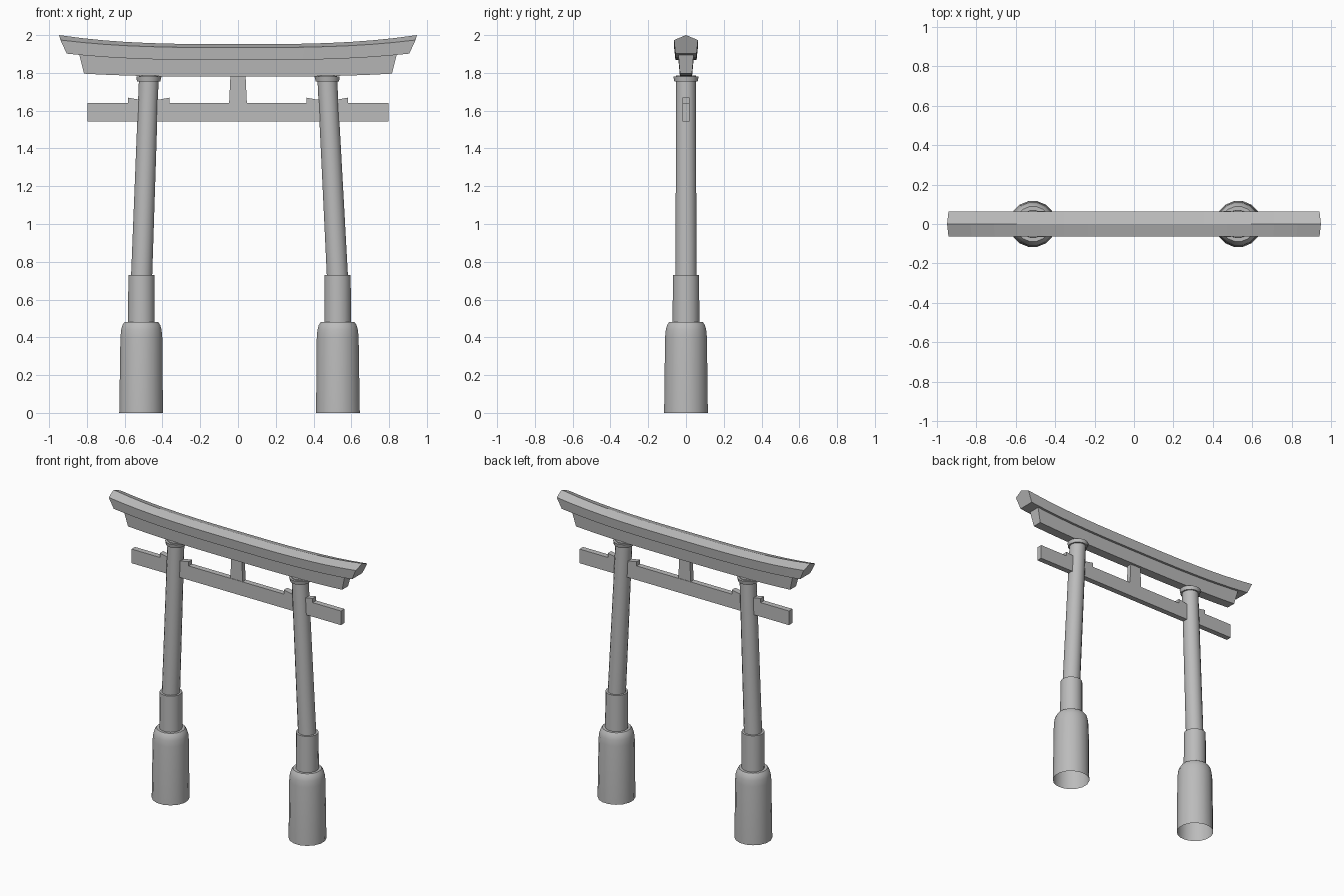
import bpy, bmesh, math
from mathutils import Vector

cube = bpy.data.objects.get("Cube")
if cube:
    bpy.data.objects.remove(cube, do_unlink=True)

stone = bpy.data.materials.new("grey_stone")
stone.use_nodes = True
GREY = (0.5, 0.5, 0.5, 1)
stone.diffuse_color = GREY
stone.node_tree.nodes["Principled BSDF"].inputs["Base Color"].default_value = GREY


def finish(name, bm, smooth=False):
    bmesh.ops.recalc_face_normals(bm, faces=bm.faces)
    mesh = bpy.data.meshes.new(name)
    bm.to_mesh(mesh)
    bm.free()
    mesh.materials.append(stone)
    obj = bpy.data.objects.new(name, mesh)
    bpy.context.collection.objects.link(obj)
    if smooth:
        bpy.ops.object.select_all(action="DESELECT")
        obj.select_set(True)
        bpy.context.view_layer.objects.active = obj
        bpy.ops.object.shade_smooth_by_angle(angle=math.radians(40))
    return obj


def skin(bm, rings, cap_start=True, cap_end=True):
    """Bridge equal-length closed rings of points."""
    rows = [[bm.verts.new(p) for p in ring] for ring in rings]
    n = len(rows[0])
    for a, b in zip(rows, rows[1:]):
        for i in range(n):
            j = (i + 1) % n
            bm.faces.new((a[i], a[j], b[j], b[i]))
    if cap_start:
        bm.faces.new(rows[0])
    if cap_end:
        bm.faces.new(rows[-1])


def round_part(name, profile, axis, sides=16, open_bottom=False):
    """Lathe (z, radius) pairs around a leaning axis."""
    rings = []
    for z, r in profile:
        cx = axis(z)
        rings.append([(cx + r * math.cos(a), r * math.sin(a), z)
                      for a in (2 * math.pi * (k + 0.5) / sides for k in range(sides))])
    bm = bmesh.new()
    skin(bm, rings, cap_start=not open_bottom)
    finish(name, bm, True)


def plate(name, outline, half):
    """Extrude an (x, z) outline through y."""
    bm = bmesh.new()
    skin(bm, [[(x, y, z) for x, z in outline] for y in (-half, half)])
    finish(name, bm)


def curved_beam(name, section, steps=16):
    """Section points: (y, centre z, rise at end, end x)."""
    rings = []
    for k in range(steps + 1):
        t = 2 * k / steps - 1
        rings.append([(t * ex, y, z + rise * abs(t) ** 3) for y, z, rise, ex in section])
    bm = bmesh.new()
    skin(bm, rings)
    finish(name, bm)


# Top lintel with a ridged roof, and the beam beneath it
curved_beam("ridged_top_lintel", [
    (0, 1.952, 0.048, 0.947), (0.063, 1.934, 0.04, 0.94), (0.056, 1.868, 0.034, 0.907),
    (-0.056, 1.868, 0.034, 0.907), (-0.063, 1.934, 0.04, 0.94)])
curved_beam("under_lintel", [
    (0.04, 1.869, 0.026, 0.84), (0.032, 1.78, 0.016, 0.815),
    (-0.032, 1.78, 0.016, 0.815), (-0.04, 1.869, 0.026, 0.84)])

# Straight tie beam and centre strut
plate("tie_beam", [(-0.797, 1.543), (0.797, 1.543), (0.797, 1.64), (-0.797, 1.64)], 0.019)
plate("centre_strut", [(-0.047, 1.64), (0.047, 1.64), (0.04, 1.785), (-0.04, 1.785)], 0.016)

# Leaning pillars with collars, sleeves, bases and wedges
for side, s, foot in (("right", -1, 0.51), ("left", 1, 0.526)):
    def shaft_axis(z):
        return s * (foot + (0.472 - foot) * (z - 0.73) / 1.05)

    def foot_axis(z):
        return s * (foot + 0.003 - 0.003 * z)

    round_part(side + "_base", [(0, 0.118), (0.4, 0.113), (0.44, 0.109),
                                (0.465, 0.102), (0.482, 0.09)], foot_axis, open_bottom=True)
    round_part(side + "_sleeve", [(0.47, 0.072), (0.73, 0.071)], foot_axis)
    round_part(side + "_pillar", [(0.72, 0.057), (1.785, 0.053)], shaft_axis)
    round_part(side + "_collar", [(1.755, 0.063), (1.78, 0.068)], shaft_axis)
    c = s * 0.472
    plate(side + "_wedge", [(c - 0.11, 1.638), (c + 0.11, 1.638), (c + 0.11, 1.669),
                            (c + 0.05, 1.658), (c - 0.05, 1.658), (c - 0.11, 1.669)], 0.019)
